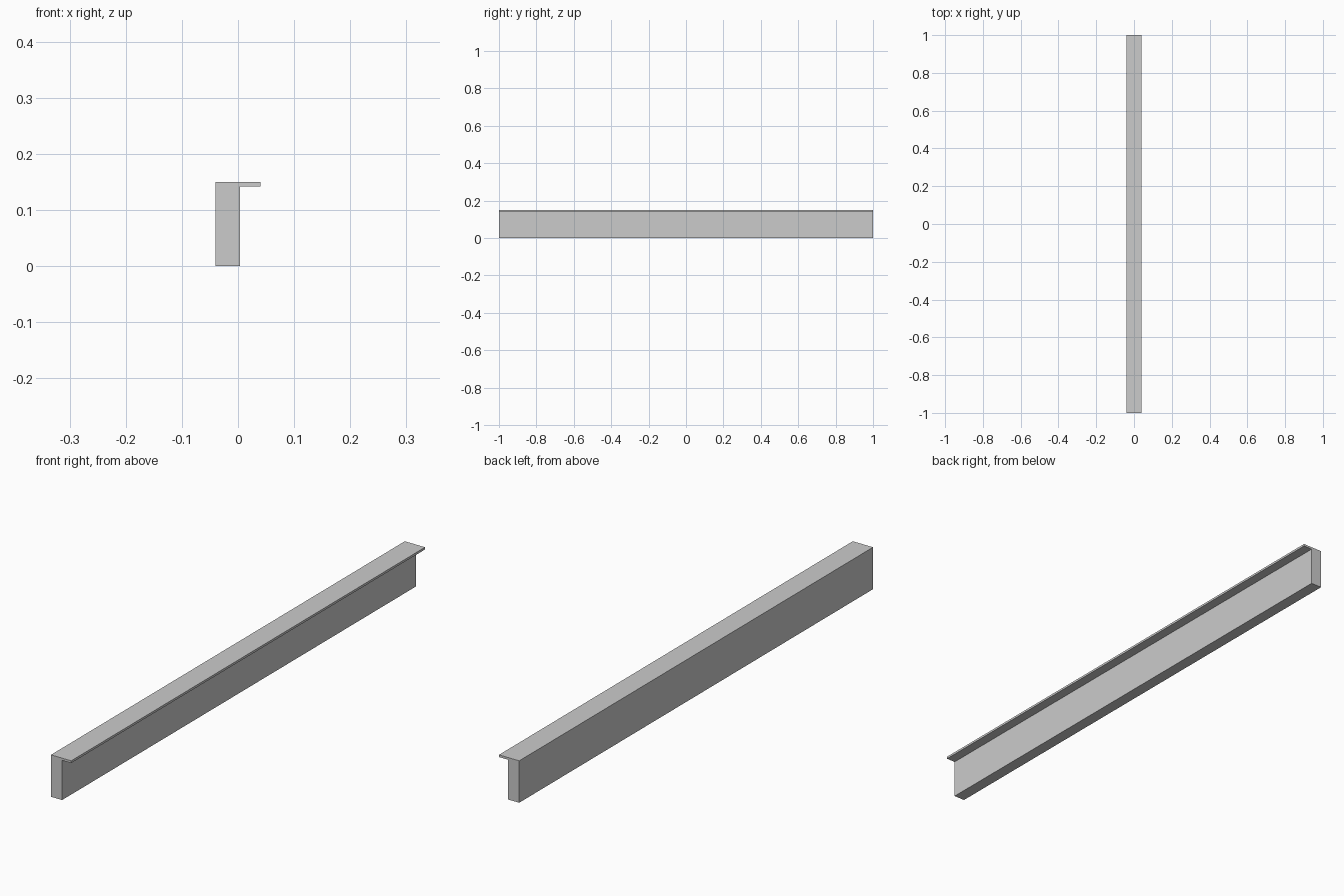
import bpy, bmesh

if "Cube" in bpy.data.objects:
    bpy.data.objects.remove(bpy.data.objects["Cube"])

# Cross-section in x/z: thick upright web with a thin lip along the top right
LEFT, WEB_RIGHT, LIP_RIGHT = -0.04, 0.004, 0.04
LIP_BOTTOM, TOP = 0.142, 0.15
LENGTH = 2.0
profile = [(LEFT, 0), (WEB_RIGHT, 0), (WEB_RIGHT, LIP_BOTTOM),
           (LIP_RIGHT, LIP_BOTTOM), (LIP_RIGHT, TOP), (LEFT, TOP)]

# Extrude the section along y
bm = bmesh.new()
front = bm.faces.new([bm.verts.new((x, -LENGTH / 2, z)) for x, z in profile])
extruded = bmesh.ops.extrude_face_region(bm, geom=[front], use_keep_orig=True)
back_verts = [g for g in extruded["geom"] if isinstance(g, bmesh.types.BMVert)]
bmesh.ops.translate(bm, verts=back_verts, vec=(0, LENGTH, 0))
bmesh.ops.recalc_face_normals(bm, faces=bm.faces)

mesh = bpy.data.meshes.new("lipped_beam")
bm.to_mesh(mesh)
bm.free()
bpy.context.collection.objects.link(bpy.data.objects.new("lipped_beam", mesh))
